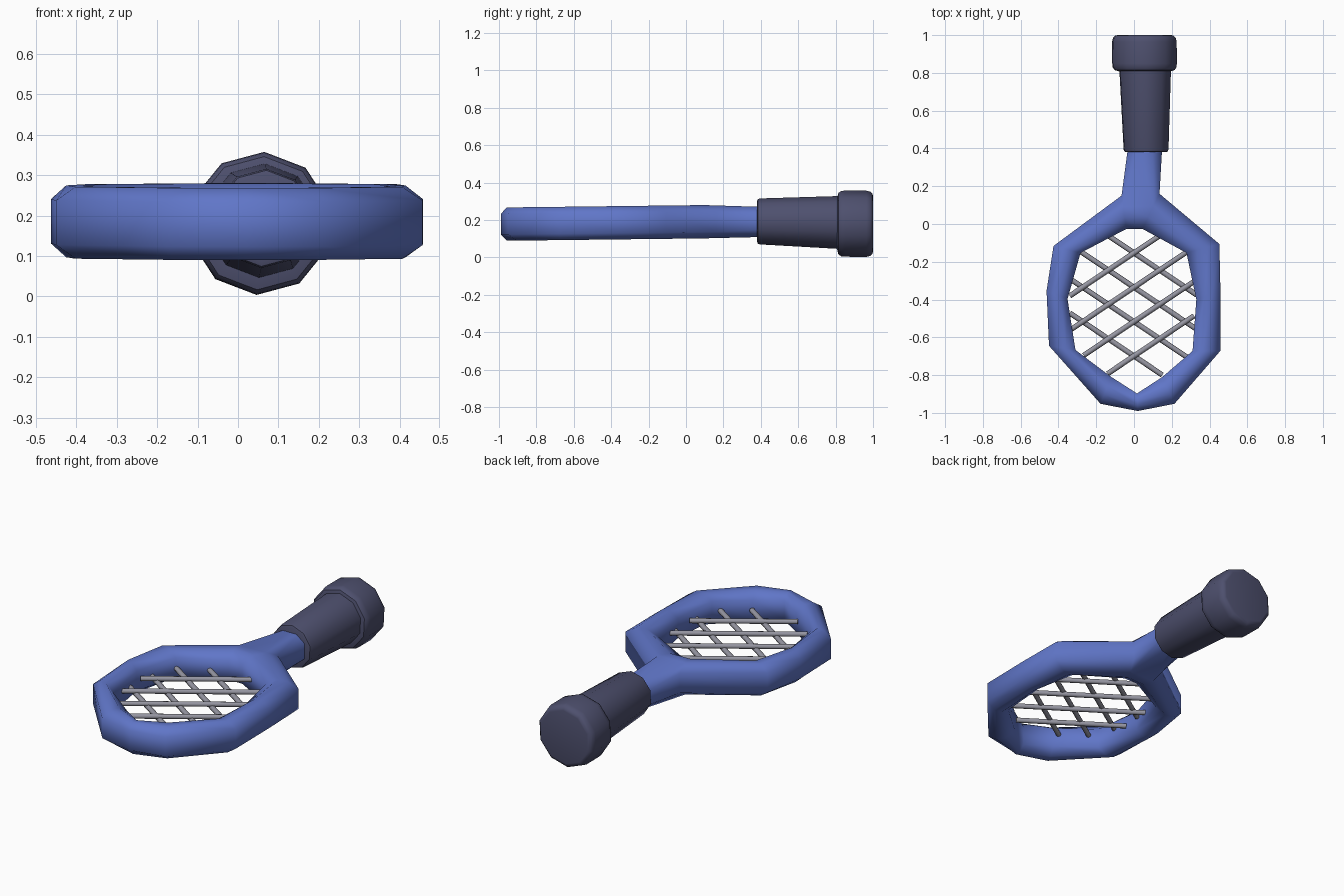
import bpy
import bmesh
import math
from mathutils import Vector

cube = bpy.data.objects.get("Cube")
if cube:
    bpy.data.objects.remove(cube, do_unlink=True)


def material(name, rgb):
    mat = bpy.data.materials.new(name)
    mat.use_nodes = True
    mat.diffuse_color = (*rgb, 1)
    mat.node_tree.nodes["Principled BSDF"].inputs["Base Color"].default_value = (*rgb, 1)
    return mat


BLUE = material("frame blue", (0.117, 0.181, 0.578))
DARK = material("grip slate", (0.076, 0.080, 0.156))
GREY = material("string grey", (0.305, 0.305, 0.36))


def finish(name, bm, mat, angle):
    bmesh.ops.recalc_face_normals(bm, faces=bm.faces)
    mesh = bpy.data.meshes.new(name)
    bm.to_mesh(mesh)
    bm.free()
    mesh.materials.append(mat)
    obj = bpy.data.objects.new(name, mesh)
    bpy.context.collection.objects.link(obj)
    bpy.ops.object.select_all(action="DESELECT")
    obj.select_set(True)
    bpy.context.view_layer.objects.active = obj
    bpy.ops.object.shade_smooth_by_angle(angle=math.radians(angle))
    return obj


def bridge(bm, a, b, skip=()):
    n = len(a)
    for i in range(n):
        if i not in skip:
            bm.faces.new((a[i], a[(i + 1) % n], b[(i + 1) % n], b[i]))


# Frame: chamfered section carried round paired outer and inner outline points
OUTLINE = [
    ((-0.066, 0.15), (-0.04, -0.026)),
    ((-0.426, -0.116), (-0.283, -0.153)),
    ((-0.463, -0.354), (-0.352, -0.397)),
    ((-0.45, -0.645), (-0.31, -0.667)),
    ((-0.177, -0.952), (-0.12, -0.81)),
    ((0.02, -0.99), (0.016, -0.897)),
    ((0.214, -0.952), (0.15, -0.81)),
    ((0.457, -0.672), (0.31, -0.672)),
    ((0.458, -0.37), (0.33, -0.40)),
    ((0.452, -0.106), (0.278, -0.153)),
    ((0.135, 0.16), (0.045, -0.026)),
]
# Share of the way from outer to inner edge, and height from the middle
SECTION = [(0.34, 0.089), (0, 0.055), (0, -0.055), (0.34, -0.089),
           (0.66, -0.089), (1, -0.055), (1, 0.055), (0.66, 0.089)]

bm = bmesh.new()
rings = []
for outer, inner in OUTLINE:
    ring = []
    for t, h in SECTION:
        p = Vector(outer).lerp(Vector(inner), t)
        ring.append(bm.verts.new((p.x, p.y, 0.19 + 0.012 * p.y + h)))
    rings.append(ring)
for a, b in zip(rings, rings[1:]):
    bridge(bm, a, b)
# The outer side of the last segment stays open and grows into the neck
left, right = rings[0], rings[-1]
bridge(bm, right, left, skip=(0, 1, 2))
mouth = left[:4] + right[:4][::-1]
neck = []
for side in (-1, 1):
    corners = [(0.038, 0.08), (0.09, 0.04), (0.09, -0.04), (0.038, -0.08)]
    for dx, dz in corners[::-side]:
        neck.append(bm.verts.new((0.06 + side * dx, 0.42, 0.19 + dz)))
bridge(bm, mouth, neck)
bm.faces.new(neck)
finish("racket_frame", bm, BLUE, 65)


# Grip and end cap: ten-sided turned shapes along y
def turned(name, profile, start, end):
    bm = bmesh.new()
    rings = []
    y0, y1 = profile[0][1], profile[-1][1]
    for r, y in profile:
        c = Vector(start).lerp(Vector(end), (y - y0) / (y1 - y0))
        ring = []
        for i in range(10):
            a = math.radians(87 + 36 * i)
            ring.append(bm.verts.new((c.x + r * math.cos(a), y, c.y + r * math.sin(a))))
        rings.append(ring)
    for a, b in zip(rings, rings[1:]):
        bridge(bm, a, b)
    bm.faces.new(rings[0])
    bm.faces.new(rings[-1])
    return finish(name, bm, DARK, 40)


turned("grip", [(0.108, 0.38), (0.119, 0.384), (0.123, 0.395), (0.142, 0.83)],
       (0.064, 0.193), (0.059, 0.187))
turned("end_cap", [(0.14, 0.808), (0.165, 0.815), (0.175, 0.83), (0.177, 0.85),
                   (0.177, 0.965), (0.172, 0.985), (0.16, 0.997), (0.148, 1.0)],
       (0.056, 0.181), (0.055, 0.18))


# Strings: two crossing sets of diagonal rods, each with its end positions in x
def string(name, a, b):
    a, b = Vector(a), Vector(b)
    bm = bmesh.new()
    bmesh.ops.create_cone(bm, cap_ends=True, segments=8, radius1=0.014,
                          radius2=0.014, depth=(b - a).length)
    turn = (b - a).to_track_quat("Z", "Y").to_matrix().to_4x4()
    bmesh.ops.transform(bm, matrix=turn, verts=bm.verts)
    bmesh.ops.translate(bm, vec=(a + b) / 2, verts=bm.verts)
    finish(name, bm, GREY, 50)


RISING = [(-0.34, 0.135), (-0.34, 0.283), (-0.267, 0.315), (-0.14, 0.318)]
FALLING = [(-0.13, 0.332), (-0.288, 0.328), (-0.336, 0.296), (-0.34, 0.15)]
for label, spans, slope, z in (("rising", RISING, 0.67, 0.197),
                               ("falling", FALLING, -0.67, 0.181)):
    for i, (x0, x1) in enumerate(spans):
        mid = -0.153 - 0.182 * i
        string(f"{label}_string_{i + 1}", (x0, mid + slope * x0, z), (x1, mid + slope * x1, z))
